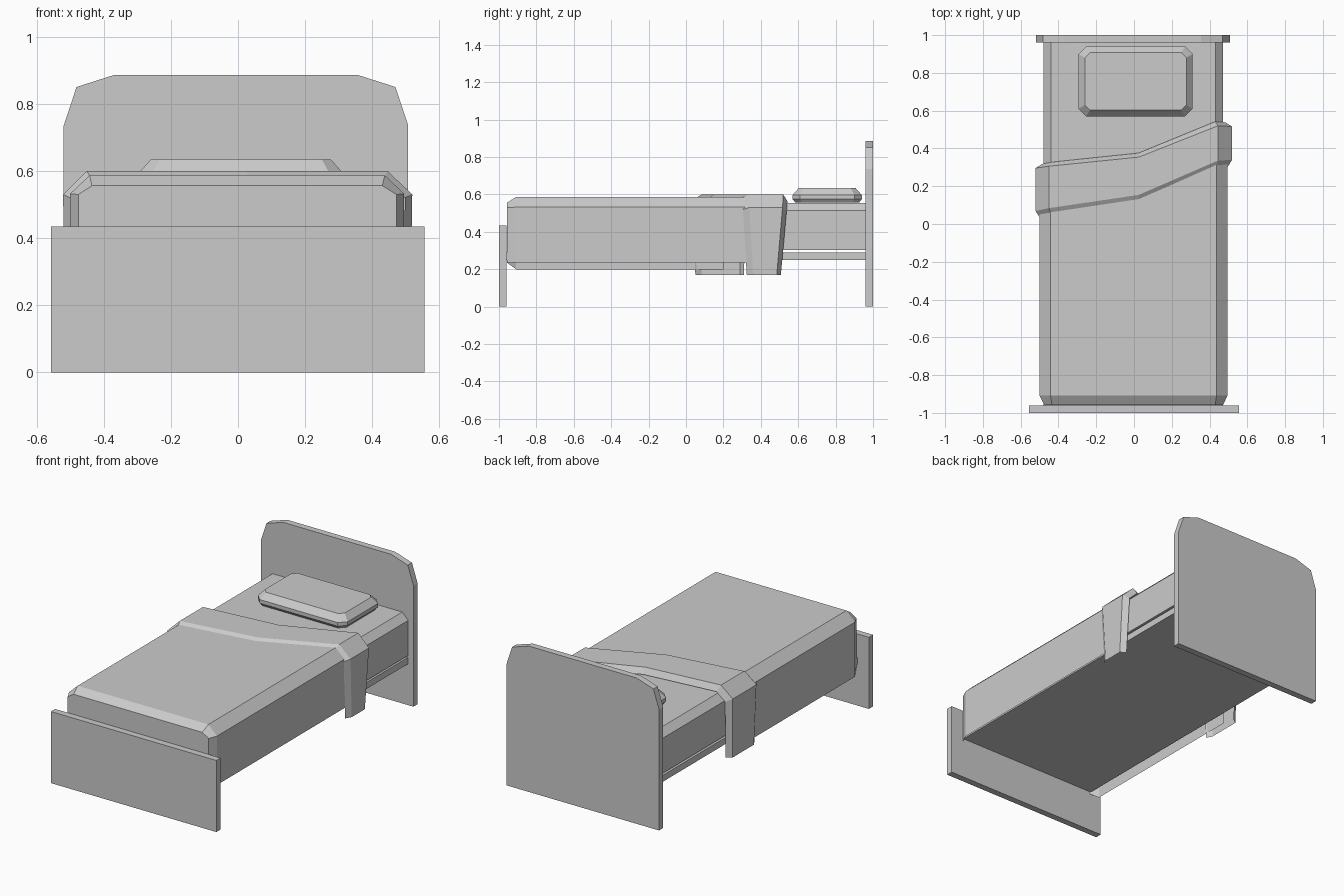
import bpy, bmesh

if "Cube" in bpy.data.objects:
    bpy.data.objects.remove(bpy.data.objects["Cube"])


def make(name, verts, faces):
    me = bpy.data.meshes.new(name)
    me.from_pydata(verts, [], faces)
    bm = bmesh.new()
    bm.from_mesh(me)
    bmesh.ops.recalc_face_normals(bm, faces=bm.faces)
    bm.to_mesh(me)
    bm.free()
    ob = bpy.data.objects.new(name, me)
    bpy.context.collection.objects.link(ob)
    return ob


def loft(name, rows, closed=False, cap_start=False, cap_end=False):
    """Skin a list of equal-length point rows with quads."""
    n = len(rows[0])
    verts = [p for r in rows for p in r]
    faces = []
    for i in range(len(rows) - 1):
        for j in range(n if closed else n - 1):
            k = (j + 1) % n
            faces.append((i*n + j, i*n + k, (i+1)*n + k, (i+1)*n + j))
    if cap_start:
        faces.append(tuple(range(n)))
    if cap_end:
        faces.append(tuple(range(len(verts) - n, len(verts))))
    return make(name, verts, faces)


def prism(name, profile, y0, y1):
    """Extrude an xz profile along y."""
    return loft(name, [[(x, y, z) for x, z in profile] for y in (y0, y1)],
                True, True, True)


def rect(x0, x1, z0, z1):
    return [(x0, z0), (x1, z0), (x1, z1), (x0, z1)]


# Boards and slatted base
prism("footboard", rect(-0.557, 0.555, 0, 0.435), -1.0, -0.96)
half = [(0.513, 0), (0.513, 0.735), (0.475, 0.85), (0.362, 0.886)]
cx = -0.006
prism("headboard", [(cx + x, z) for x, z in half] +
      [(cx - x, z) for x, z in reversed(half)], 0.96, 1.0)
prism("bed_base", rect(-0.48, 0.47, 0.25, 0.29), -0.96, 0.96)

# Mattress with chamfered top edges
prism("mattress", [(-0.48, 0.302), (0.472, 0.302), (0.472, 0.515),
                   (0.432, 0.555), (-0.44, 0.555), (-0.48, 0.515)], -0.94, 0.96)

# Blanket: open sheet draped over the mattress, closed at the foot
body = [(-0.5, 0.2), (-0.5, 0.532), (-0.442, 0.587),
        (0.437, 0.587), (0.495, 0.532), (0.495, 0.235)]
foot = [(-0.475, 0.235), (-0.475, 0.53), (-0.435, 0.556),
        (0.43, 0.556), (0.472, 0.53), (0.472, 0.235)]
back = [0.2, 0.2, 0.21, 0.4, 0.42, 0.42]
loft("blanket", [[(x, -0.957, z) for x, z in foot],
                 [(x, -0.908, z) for x, z in body],
                 [(x, y, z) for (x, z), y in zip(body, back)]], cap_start=True)

# Turned-down sheet: slanted band with bevelled front and back edges
# station: x, z, inward offset (dx, dz), front y, back y
band = [(-0.515, 0.17, 0.02, 0.0, 0.05, 0.31),
        (-0.521, 0.53, 0.022, -0.01, 0.035, 0.318),
        (-0.45, 0.6, 0.01, -0.02, 0.05, 0.328),
        (0.025, 0.6, 0.0, -0.02, 0.12, 0.376),
        (0.445, 0.6, -0.01, -0.02, 0.302, 0.542),
        (0.519, 0.53, -0.022, -0.01, 0.305, 0.538),
        (0.513, 0.168, -0.02, 0.0, 0.325, 0.507)]
loft("folded_sheet", [[(x + dx, yf, z + dz), (x, yf + 0.034, z),
                       (x, yb - 0.022, z), (x + dx*1.6, yb, z + dz*1.8)]
                      for x, z, dx, dz, yf, yb in band])


# Pillow: stacked octagonal rings
def ring(inset, z):
    x0, x1, y0, y1 = -0.293 + inset, 0.31 - inset, 0.57 + inset, 0.94 - inset
    c = 0.04 - inset * 0.4
    return [(x0 + c, y0, z), (x1 - c, y0, z), (x1, y0 + c, z), (x1, y1 - c, z),
            (x1 - c, y1, z), (x0 + c, y1, z), (x0, y1 - c, z), (x0, y0 + c, z)]


loft("pillow", [ring(0.015, 0.556), ring(0, 0.575), ring(0, 0.597), ring(0.033, 0.634)],
     True, True, True)
